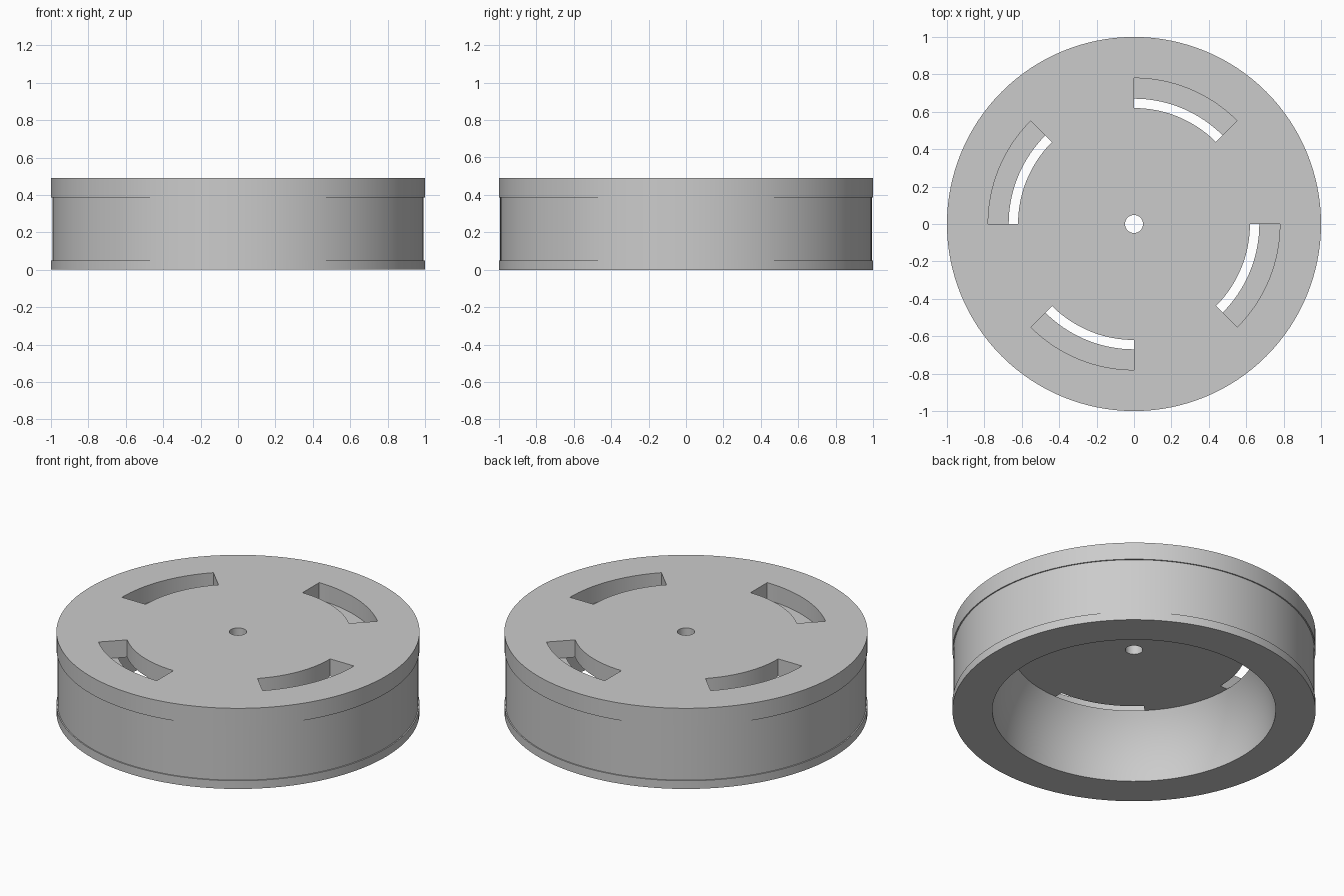
import bpy, bmesh, math
from mathutils import Vector

SEGMENTS = 128
HEIGHT = 0.49
LID_BASE = 0.385

if "Cube" in bpy.data.objects:
    bpy.data.objects.remove(bpy.data.objects["Cube"], do_unlink=True)

grey = bpy.data.materials.new("plain grey")
grey.use_nodes = True
grey.diffuse_color = (0.6, 0.6, 0.6, 1)
grey.node_tree.nodes["Principled BSDF"].inputs["Base Color"].default_value = grey.diffuse_color


def finish(bm, name):
    """Turn a bmesh into a smooth shaded object with sharp edges kept."""
    bmesh.ops.recalc_face_normals(bm, faces=bm.faces)
    mesh = bpy.data.meshes.new(name)
    bm.to_mesh(mesh)
    bm.free()
    mesh.materials.append(grey)
    obj = bpy.data.objects.new(name, mesh)
    bpy.context.collection.objects.link(obj)
    bpy.ops.object.select_all(action="DESELECT")
    obj.select_set(True)
    bpy.context.view_layer.objects.active = obj
    bpy.ops.object.shade_smooth_by_angle(angle=math.radians(30))
    return obj


def ring(bm, radius, z):
    step = math.tau / SEGMENTS
    return [bm.verts.new((radius * math.cos(i * step), radius * math.sin(i * step), z))
            for i in range(SEGMENTS)]


def bridge(bm, a, b, keep=lambda i: True):
    for i in range(SEGMENTS):
        if keep(i):
            j = (i + 1) % SEGMENTS
            bm.faces.new((a[i], a[j], b[j], b[i]))


# Body: ring with a shallow outer recess and a bore that curves inward to the top
bottom_bore, top_bore = 0.78, 0.67
sagitta = bottom_bore - top_bore
arc_radius = (LID_BASE ** 2 + sagitta ** 2) / (2 * sagitta)
arc_angle = math.asin(LID_BASE / arc_radius)
profile = [(1, 0), (1, 0.05), (0.993, 0.05), (0.993, LID_BASE)]
for k in range(12, -1, -1):
    a = arc_angle * k / 12
    profile.append((bottom_bore - arc_radius * (1 - math.cos(a)), arc_radius * math.sin(a)))

bm = bmesh.new()
rings = [ring(bm, r, z) for r, z in profile]
for a, b in zip(rings, rings[1:] + rings[:1]):
    bridge(bm, a, b)
finish(bm, "body_ring")

# Lid: thick disc with a centre hole and four curved slots in alternate octants
bm = bmesh.new()
hole, slot_in, slot_out, rim = [ring(bm, r, HEIGHT) for r in (0.048, 0.62, 0.78, 1)]
bridge(bm, hole, slot_in)
bridge(bm, slot_in, slot_out, lambda i: (i * 8 // SEGMENTS) % 2 == 0)
bridge(bm, slot_out, rim)
top_faces = bm.faces[:]
result = bmesh.ops.extrude_face_region(bm, geom=top_faces, use_keep_orig=True)
lower = [v for v in result["geom"] if isinstance(v, bmesh.types.BMVert)]
bmesh.ops.translate(bm, verts=lower, vec=Vector((0, 0, LID_BASE - HEIGHT)))
finish(bm, "slotted_lid")
